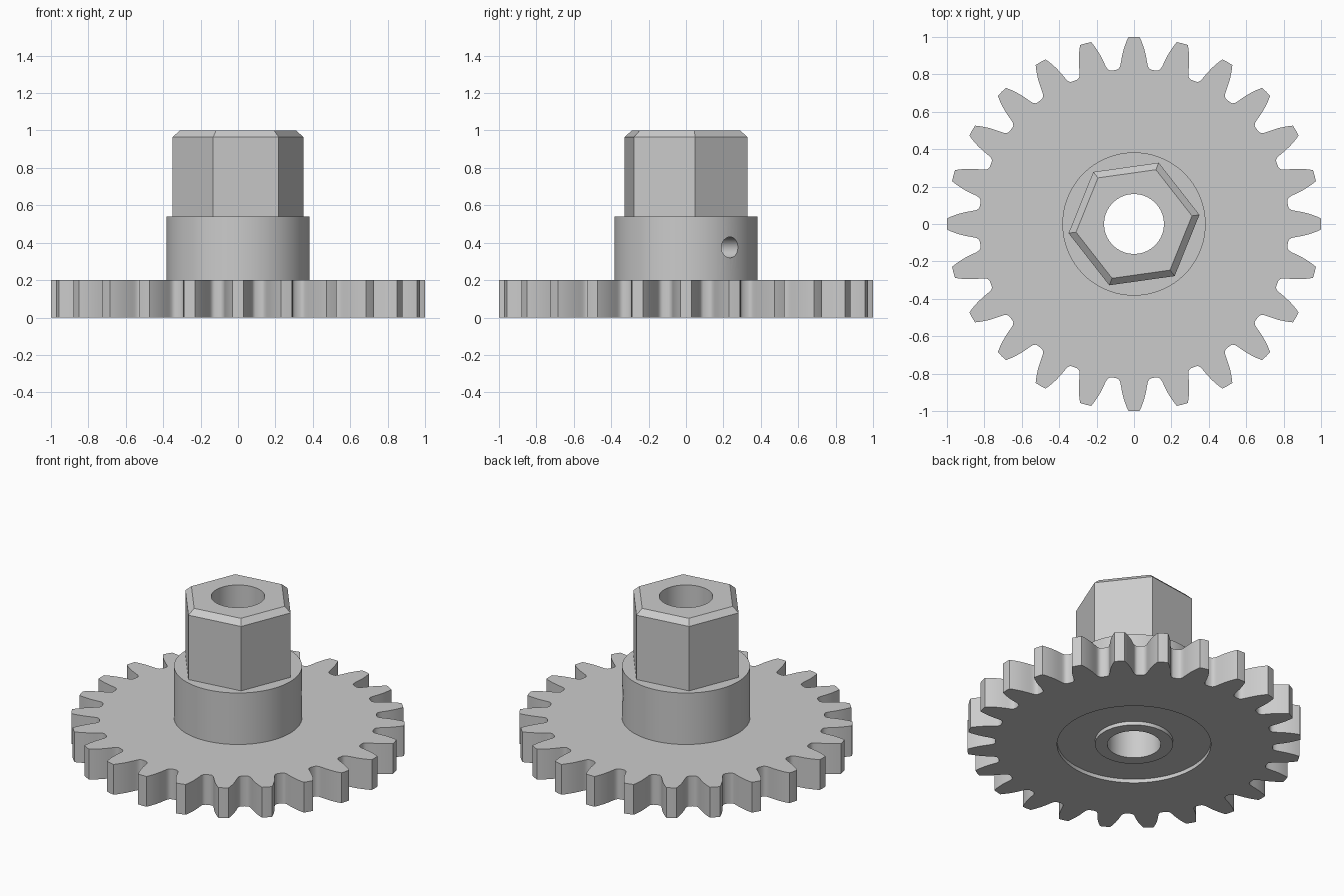
import bpy
import bmesh
from math import cos, sin, radians, pi
from mathutils import Matrix

cube = bpy.data.objects.get("Cube")
if cube:
    bpy.data.objects.remove(cube, do_unlink=True)

# Single plain grey
grey = bpy.data.materials.new("light_grey")
grey.diffuse_color = (0.6, 0.6, 0.6, 1)
grey.use_nodes = True
bsdf = next(n for n in grey.node_tree.nodes if n.type == 'BSDF_PRINCIPLED')
bsdf.inputs["Base Color"].default_value = grey.diffuse_color

TEETH = 24
BORE = 0.16
COLLAR = 0.383
GEAR_TOP, COLLAR_TOP, HEX_TOP = 0.2, 0.54, 1.0
TURN = radians(8)  # rotation of the hexagon


def add_object(name, bm):
    mesh = bpy.data.meshes.new(name)
    bm.to_mesh(mesh)
    bm.free()
    mesh.materials.append(grey)
    obj = bpy.data.objects.new(name, mesh)
    bpy.context.collection.objects.link(obj)
    return obj


def loft(name, angles, rings, closed=False):
    """Skin rings of (radius or list of radii, height) around the z axis."""
    bm = bmesh.new()
    loops = []
    for radius, z in rings:
        radii = radius if isinstance(radius, list) else [radius] * len(angles)
        loops.append([bm.verts.new((r * cos(a), r * sin(a), z))
                      for r, a in zip(radii, angles)])
    pairs = list(zip(loops, loops[1:]))
    if closed:
        pairs.append((loops[-1], loops[0]))
    n = len(angles)
    for low, high in pairs:
        for i in range(n):
            k = (i + 1) % n
            bm.faces.new((low[i], low[k], high[k], high[i]))
    return add_object(name, bm)


def smooth(obj):
    bpy.ops.object.select_all(action='DESELECT')
    obj.select_set(True)
    bpy.context.view_layer.objects.active = obj
    bpy.ops.object.shade_smooth_by_angle(angle=radians(30))


# Half a tooth from tip to root: degrees off the tooth centre, radius
half = [(0, 1.0), (1.75, 0.999), (2.3, 0.98), (2.85, 0.958), (3.35, 0.937),
        (3.8, 0.915), (4.2, 0.893), (4.55, 0.872), (4.8, 0.858),
        (5.15, 0.844), (5.7, 0.834), (6.4, 0.83), (7.5, 0.829)]
tooth = [(-a, r) for a, r in reversed(half[1:-1])] + half
angles, outline = [], []
for t in range(TEETH):
    for a, r in tooth:
        angles.append(radians(a) + t * 2 * pi / TEETH)
        outline.append(r)

# Gear disc with a shallow ring groove underneath
gear = loft("gear_disc", angles, [
    (BORE, GEAR_TOP), (BORE, 0), (0.233, 0), (0.233, 0.025),
    (0.46, 0.025), (0.46, 0), (outline, 0), (outline, GEAR_TOP),
    (COLLAR - 0.01, GEAR_TOP)])
smooth(gear)

# Round collar
SEGMENTS = 96
steps = [TURN + i * 2 * pi / SEGMENTS for i in range(SEGMENTS)]
collar = loft("collar", steps, [
    (BORE, COLLAR_TOP), (BORE, GEAR_TOP),
    (COLLAR, GEAR_TOP), (COLLAR, COLLAR_TOP)], closed=True)

# Set screw hole through one side of the collar, in line with a hexagon flat
bm = bmesh.new()
aim = (Matrix.Rotation(TURN + pi / 6, 4, 'Z')
       @ Matrix.Translation((0.3, 0, 0.375))
       @ Matrix.Rotation(pi / 2, 4, 'Y'))
bmesh.ops.create_cone(bm, cap_ends=True, segments=32, radius1=0.056,
                      radius2=0.056, depth=0.4, matrix=aim)
cutter = add_object("screw_hole_cutter", bm)
cutter.hide_render = True
cut = collar.modifiers.new("screw_hole", 'BOOLEAN')
cut.operation = 'DIFFERENCE'
cut.solver = 'EXACT'
cut.object = cutter
bpy.context.view_layer.objects.active = collar
bpy.ops.object.modifier_apply(modifier=cut.name)
bpy.data.objects.remove(cutter, do_unlink=True)
smooth(collar)


# Chamfered hexagonal drive
def hexagon(apothem):
    return [apothem / cos((a - TURN) % (pi / 3) - pi / 6) for a in steps]


FLAT, CHAMFER = 0.306, 0.035
drive = loft("hex_drive", steps, [
    (hexagon(FLAT), COLLAR_TOP), (hexagon(FLAT), HEX_TOP - CHAMFER),
    (hexagon(FLAT - CHAMFER), HEX_TOP), (BORE, HEX_TOP), (BORE, COLLAR_TOP)])
smooth(drive)
